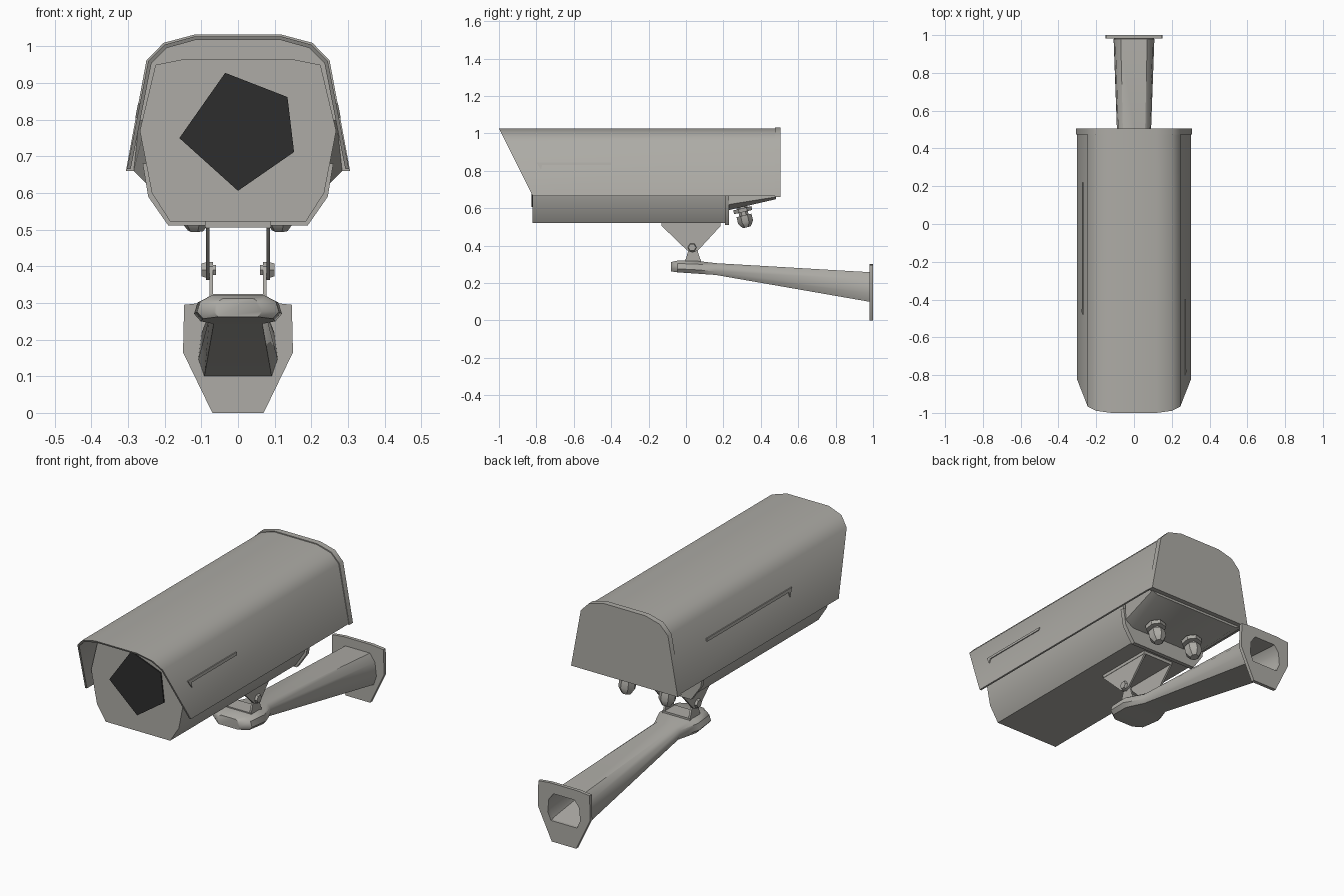
import bpy, bmesh, math
from mathutils import Vector

if "Cube" in bpy.data.objects:
    bpy.data.objects.remove(bpy.data.objects["Cube"])


def material(name, col):
    m = bpy.data.materials.new(name)
    m.diffuse_color = (*col, 1)
    m.use_nodes = True
    m.node_tree.nodes["Principled BSDF"].inputs["Base Color"].default_value = m.diffuse_color
    return m


GREY = material("warm grey paint", (0.42, 0.41, 0.38))
DARK = material("dark glass", (0.027, 0.027, 0.027))


def finish(bm, name, mat=GREY, angle=40):
    bmesh.ops.recalc_face_normals(bm, faces=bm.faces[:])
    me = bpy.data.meshes.new(name)
    bm.to_mesh(me)
    bm.free()
    ob = bpy.data.objects.new(name, me)
    bpy.context.collection.objects.link(ob)
    me.materials.append(mat)
    bpy.ops.object.select_all(action='DESELECT')
    ob.select_set(True)
    bpy.context.view_layer.objects.active = ob
    bpy.ops.object.shade_smooth_by_angle(angle=math.radians(angle))
    return ob


def loft(name, rings, mat=GREY, caps=(True, True), closed_loop=False, angle=40):
    """Skin a list of equal-length rings of 3D points."""
    bm = bmesh.new()
    rs = [[bm.verts.new(p) for p in r] for r in rings]
    pairs = list(zip(rs, rs[1:]))
    if closed_loop:
        pairs.append((rs[-1], rs[0]))
    for a, b in pairs:
        for i in range(len(a)):
            j = (i + 1) % len(a)
            bm.faces.new((a[i], a[j], b[j], b[i]))
    if not closed_loop:
        if caps[0]:
            bm.faces.new(rs[0])
        if caps[1]:
            bm.faces.new(rs[-1])
    return finish(bm, name, mat, angle)


def mirror(half):
    """Right half outline (bottom to top) to a full symmetric outline."""
    return half + [(-x, z) for x, z in reversed(half)]


def at(outline, y):
    return [(x, y, z) for x, z in outline]


def slab_x(name, outline, x0, x1):
    """Side profile (y, z) extruded along x."""
    return loft(name, [[(x, y, z) for y, z in outline] for x in (x0, x1)])


def turned(name, start, end, stations, sides):
    """Stack of radii along an axis: stations are (fraction, radius)."""
    a, b = Vector(start), Vector(end)
    d = b - a
    q = d.to_track_quat('Z', 'Y')
    rings = []
    for t, r in stations:
        rings.append([a + d * t + q @ Vector((r * math.cos(k * math.tau / sides),
                      r * math.sin(k * math.tau / sides), 0)) for k in range(sides)])
    return loft(name, rings)


# Sun hood: U-shaped shell with raked front edge
outer = mirror([(0.303, 0.665), (0.245, 0.96), (0.2, 1.005), (0.12, 1.027)])
inner = mirror([(0.293, 0.665), (0.236, 0.955), (0.194, 0.996), (0.118, 1.017)])
hood = outer + inner[::-1]
loft("sun_hood", [[(x, -1 + (1.027 - z) * 0.5, z) for x, z in hood], at(hood, 0.49)])

# Closed rear cap of the hood
rear = mirror([(0.306, 0.66), (0.25, 0.962), (0.203, 1.01), (0.12, 1.032)])
loft("rear_cap", [at(rear, 0.475), at(rear, 0.505)])

# Camera housing
body = mirror([(0.185, 0.522), (0.235, 0.6), (0.268, 0.77), (0.225, 0.95), (0.15, 0.965)])
loft("housing", [at(body, -0.82), at(body, 0.22)], angle=50)

# Flange at the back of the housing
flange = mirror([(0.19, 0.511), (0.245, 0.59), (0.26, 0.68)])
loft("rear_flange", [at(flange, 0.208), at(flange, 0.23)])

# Sloped underside behind the flange
loft("rear_underside", [at(mirror([(0.2, 0.59), (0.245, 0.62), (0.25, 0.8)]), 0.23),
                        at(mirror([(0.25, 0.648), (0.285, 0.66), (0.27, 0.8)]), 0.48)])

# Five-sided dark window
window = [(-0.16, 0.75), (-0.035, 0.928), (0.135, 0.862), (0.153, 0.712), (0, 0.606)]
loft("front_window", [at(window, -0.819), at(window, -0.826)], DARK)


# Raised side strips following the slope of the hood
def strip(name, side, y0, y1, hook):
    def pt(y, z, out):
        return (side * (0.303 - (z - 0.665) * 0.1966 + out), y, z)
    prof = [(y0, 0.845), (y1, 0.845), (y1, 0.83), (y0 + 0.03, 0.83), (y0 + hook, 0.805)]
    loft(name, [[pt(y, z, o) for y, z in prof] for o in (-0.002, 0.005)])


strip("right_strip", 1, -0.8, -0.4, 0.025)
strip("left_strip", -1, -0.48, 0.22, 0.025)

# Cable glands under the rear
for s, side in ((-1, "left"), (1, "right")):
    turned(side + "_cable_gland", (s * 0.115, 0.295, 0.625), (s * 0.115, 0.325, 0.498),
           [(0, 0.03), (0.2, 0.03), (0.2, 0.052), (0.36, 0.05), (0.36, 0.026), (0.5, 0.026),
            (0.5, 0.042), (0.78, 0.042), (0.92, 0.03), (1, 0.022)], 7)

# Swivel bracket: upper saddle, lower yoke and bolts
upper = mirror([(0.09, 0.506), (0.09, 0.522)])
loft("saddle_plate", [at(upper, -0.13), at(upper, 0.185)])
for s, side in ((-1, "left"), (1, "right")):
    slab_x(side + "_saddle_cheek",
           [(-0.13, 0.52), (0.185, 0.52), (0.185, 0.505), (0.065, 0.375),
            (0.035, 0.362), (0.005, 0.375), (-0.13, 0.505)], s * 0.078, s * 0.088)
    slab_x(side + "_yoke_cheek",
           [(-0.005, 0.315), (0.08, 0.315), (0.055, 0.395), (0.04, 0.412), (0.02, 0.4)],
           s * 0.068, s * 0.078)
    turned(side + "_bolt", (s * 0.06, 0.033, 0.39), (s * 0.1, 0.033, 0.39),
           [(0, 0.016), (0.7, 0.016), (0.7, 0.024), (1, 0.02)], 6)
base = mirror([(0.078, 0.31), (0.078, 0.325)])
loft("yoke_base", [at(base, -0.005), at(base, 0.08)])


# Wall arm: mount head tapering into a hollow, flaring arm
def arm_ring(y, w, z0, z1):
    h = z1 - z0
    return at(mirror([(w * 0.85, z0), (w, z0 + h * 0.3), (w * 0.92, z0 + h * 0.75),
                      (w * 0.65, z1)]), y)


loft("wall_arm", [arm_ring(-0.08, 0.065, 0.262, 0.312), arm_ring(-0.045, 0.112, 0.257, 0.32),
                  arm_ring(0.06, 0.12, 0.25, 0.318), arm_ring(0.16, 0.078, 0.243, 0.306),
                  arm_ring(0.98, 0.108, 0.1, 0.258), arm_ring(0.985, 0.095, 0.108, 0.25),
                  arm_ring(0.7, 0.08, 0.16, 0.262)])

# Wall plate: ring with an opening into the arm
plate = mirror([(0.07, 0.0), (0.15, 0.165), (0.147, 0.295), (0.08, 0.302)])
hole = mirror([(0.075, 0.108), (0.093, 0.15), (0.087, 0.215), (0.06, 0.25)])
loft("wall_plate", [at(plate, 0.982), at(plate, 1.0), at(hole, 1.0), at(hole, 0.982)],
     closed_loop=True)
